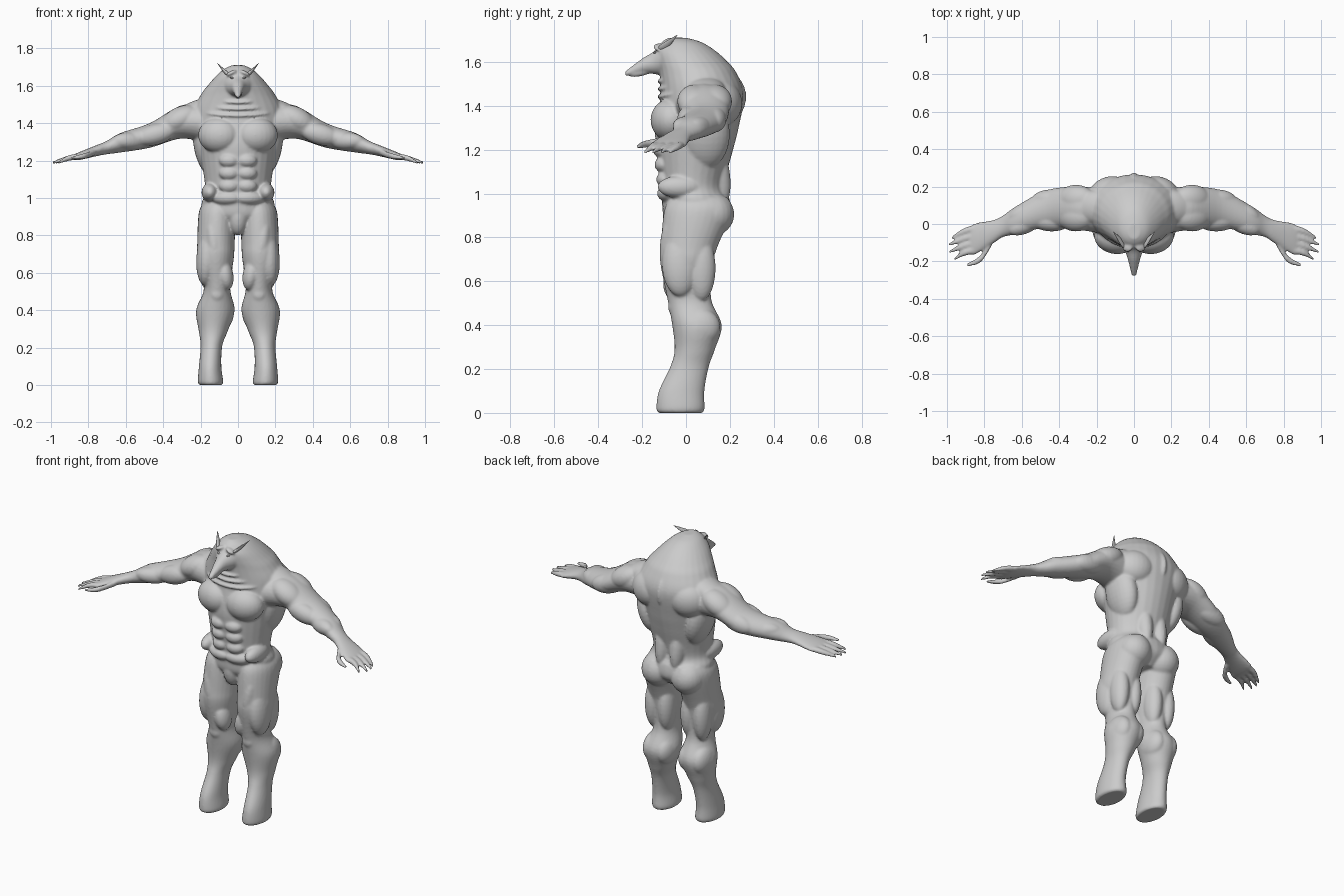
import bpy, bmesh, math
from mathutils import Vector, Matrix

cube = bpy.data.objects.get("Cube")
if cube:
    bpy.data.objects.remove(cube)

skin = bpy.data.materials.new("grey_skin")
skin.use_nodes = True
skin.diffuse_color = (0.6, 0.6, 0.6, 1)
skin.node_tree.nodes["Principled BSDF"].inputs["Base Color"].default_value = skin.diffuse_color


def catmull(p, q, r, s, t):
    return tuple(0.5 * (2 * b + (c - a) * t + (2 * a - 5 * b + 4 * c - d) * t * t
                        + (3 * b - a - 3 * c + d) * t ** 3) for a, b, c, d in zip(p, q, r, s))


def smooth_sections(sections, steps=6):
    padded = [sections[0], *sections, sections[-1]]
    result = [catmull(*padded[i:i + 4], k / steps)
              for i in range(len(sections) - 1) for k in range(steps)]
    return result + [sections[-1]]


def loft(bm, sections, axis, side=1, sides=28):
    """Skin ellipses (x, y, z, radius, radius) lying across the given axis."""
    rings = []
    for x, y, z, a, b in smooth_sections(sections):
        ring = []
        for i in range(sides):
            angle = math.tau * i / sides
            u, v = a * math.cos(angle), b * math.sin(angle)
            offset = {"x": (0, u, v), "y": (u, 0, v), "z": (u, v, 0)}[axis]
            point = Vector((x, y, z)) + Vector(offset)
            point.x *= side
            ring.append(bm.verts.new(point))
        rings.append(ring)
    faces = [bm.faces.new(rings[0]), bm.faces.new(rings[-1])]
    for lower, upper in zip(rings, rings[1:]):
        for i in range(sides):
            j = (i + 1) % sides
            faces.append(bm.faces.new((lower[i], lower[j], upper[j], upper[i])))
    bmesh.ops.recalc_face_normals(bm, faces=faces)


def muscle(bm, place, size, tilt=0, axis="Y"):
    """A left and right pair of ellipsoids, tilted by degrees about one axis."""
    shape = (Matrix.Translation(place) @ Matrix.Rotation(math.radians(tilt), 4, axis)
             @ Matrix.Diagonal((*size, 1)))
    for side in (1, -1):
        ball = bmesh.ops.create_uvsphere(bm, u_segments=24, v_segments=16, radius=1,
                                         matrix=Matrix.Diagonal((side, 1, 1, 1)) @ shape)
        faces = list({face for vert in ball["verts"] for face in vert.link_faces})
        bmesh.ops.recalc_face_normals(bm, faces=faces)


def finish(name, bm):
    mesh = bpy.data.meshes.new(name)
    bm.to_mesh(mesh)
    bm.free()
    obj = bpy.data.objects.new(name, mesh)
    bpy.context.collection.objects.link(obj)
    mesh.materials.append(skin)
    mesh.shade_smooth()
    return obj


def add_trunk(bm):
    # Groin to hunched neck and crown: y, z, half width, half depth
    trunk = [(.05, .84, .09, .09), (.05, .9, .18, .15), (.045, .97, .195, .155),
             (.03, 1.04, .175, .145), (.04, 1.2, .195, .175), (.05, 1.3, .21, .19),
             (.075, 1.45, .245, .19), (.055, 1.55, .2, .175), (.03, 1.6, .163, .16),
             (0, 1.65, .12, .135), (-.02, 1.69, .075, .09), (-.04, 1.71, .03, .04)]
    loft(bm, [(0, *section) for section in trunk], "z")
    # Snout, skull to tip, with the lower jaw beneath
    snout = [(-.03, 1.6, .12, .09), (-.1, 1.61, .08, .075), (-.15, 1.595, .047, .05),
             (-.2, 1.582, .03, .033), (-.278, 1.545, .012, .012)]
    loft(bm, [(0, *section) for section in snout], "y")
    muscle(bm, (0, -.2, 1.552), (.02, .06, .016), 14, "X")
    # Neck folds under the jaw
    for fold in range(3):
        muscle(bm, (0, -.01, 1.535 - fold * .035), (.13 + fold * .03, .125, .022), 12, "X")


def add_trunk_muscles(bm):
    muscle(bm, (.102, -.075, 1.335), (.112, .085, .095), 12, "Z")   # pectorals
    for row in range(3):                                            # abdominals
        muscle(bm, (.05, -.115 + row * .008, 1.2 - row * .068), (.052, .036, .036), 8, "Z")
    muscle(bm, (.06, -.075, 1), (.085, .055, .04), 15, "Z")         # lower belly
    muscle(bm, (0, -.045, .9), (.055, .062, .1))                    # groin
    muscle(bm, (.15, -.03, 1.03), (.045, .1, .05))                  # flanks
    muscle(bm, (.165, .09, 1.27), (.07, .11, .16), 12)              # wings of the back
    muscle(bm, (.14, .17, 1.41), (.11, .08, .1), -25, "Z")          # shoulder blades
    muscle(bm, (.05, .13, 1.12), (.05, .065, .18), 12, "X")         # lower back
    muscle(bm, (0, .17, 1.44), (.04, .105, .12))                    # hump
    muscle(bm, (.21, .09, 1.47), (.13, .09, .055), 18)              # neck slopes
    muscle(bm, (.1, .115, .905), (.1, .105, .1))                    # buttocks


def add_legs(bm):
    # Sole to hip
    leg = [(.145, -.025, 0, .06, .1), (.147, -.025, .02, .068, .11), (.149, -.02, .1, .06, .104),
           (.142, .016, .21, .058, .088), (.132, .04, .29, .078, .092), (.121, .05, .4, .103, .113),
           (.112, .015, .52, .07, .1), (.12, .003, .68, .098, .12), (.118, .015, .76, .1, .13),
           (.11, .055, .92, .1, .155), (.1, .06, .98, .08, .13)]
    for side in (1, -1):
        loft(bm, leg, "z", side)
    muscle(bm, (.165, -.025, .68), (.058, .085, .15), -4)           # outer thighs
    muscle(bm, (.125, -.05, .74), (.05, .07, .17), 8)               # front thighs
    muscle(bm, (.07, -.045, .59), (.045, .06, .085), 10)            # inner thighs
    muscle(bm, (.113, -.04, .485), (.045, .042, .05))               # kneecaps
    for x in (.165, .078):                                          # hamstrings and calves
        muscle(bm, (x, .07, .66), (.05, .065, .15))
        muscle(bm, (x, .062, .39), (.057, .095, .088))


def add_arms(bm):
    # Inside the chest to the knuckles
    arm = [(.18, .07, 1.4, .12, .1), (.31, .085, 1.405, .115, .088), (.47, .08, 1.335, .1, .066),
           (.63, .02, 1.295, .075, .052), (.7, -.012, 1.27, .058, .036),
           (.75, -.04, 1.255, .062, .03), (.85, -.08, 1.224, .084, .021),
           (.88, -.09, 1.218, .07, .012)]
    thumb = [(.76, -.09, 1.245, .025, .017), (.82, -.185, 1.225, .02, .016),
             (.895, -.22, 1.212, .008, .007)]
    for side in (1, -1):
        loft(bm, arm, "x", side)
        loft(bm, thumb, "x", side)
        # Fingers fan out from the palm, the middle ones longest
        for finger in range(4):
            y = -.022 - finger * .038
            tip = .995 - .012 * (finger - 1.3) ** 2
            loft(bm, [(.84, y, 1.225, .02, .015), (.91, y - .018, 1.212, .018, .015),
                      (tip, y - .052, 1.188, .008, .007)], "x", side)
    for y in (.04, .13):                                            # shoulder caps
        muscle(bm, (.31, y, 1.42), (.11, .08, .066), 27)
    for y in (.015, .13):                                           # upper arms
        muscle(bm, (.44, y, 1.34), (.11, .055, .056), 15)
    for y in (0, .065):                                             # forearms
        muscle(bm, (.58, y, 1.305), (.1, .05, .047), -25, "Z")


# Body, fused into one smooth skin
flesh = bmesh.new()
for add_part in (add_trunk, add_trunk_muscles, add_legs, add_arms):
    add_part(flesh)
muscle(flesh, (.035, -.125, 1.668), (.03, .024, .012), 25)          # brows
body = finish("body", flesh)
fuse = body.modifiers.new("fuse", "REMESH")
fuse.mode = "VOXEL"
fuse.voxel_size = .007
fuse.use_smooth_shade = True
relax = body.modifiers.new("relax", "SMOOTH")
relax.factor = .5
relax.iterations = 5

# Swept-back pointed ears
for side, label in ((1, "left"), (-1, "right")):
    ear = bmesh.new()
    loft(ear, [(.045, -.12, 1.655, .012, .008), (.07, -.095, 1.675, .02, .012),
               (.112, -.04, 1.722, .001, .001)], "x", side)
    finish(label + "_ear", ear)

# Narrow eyes
eyes = bmesh.new()
muscle(eyes, (.032, -.142, 1.642), (.011, .008, .005), -15)
finish("eyes", eyes)
